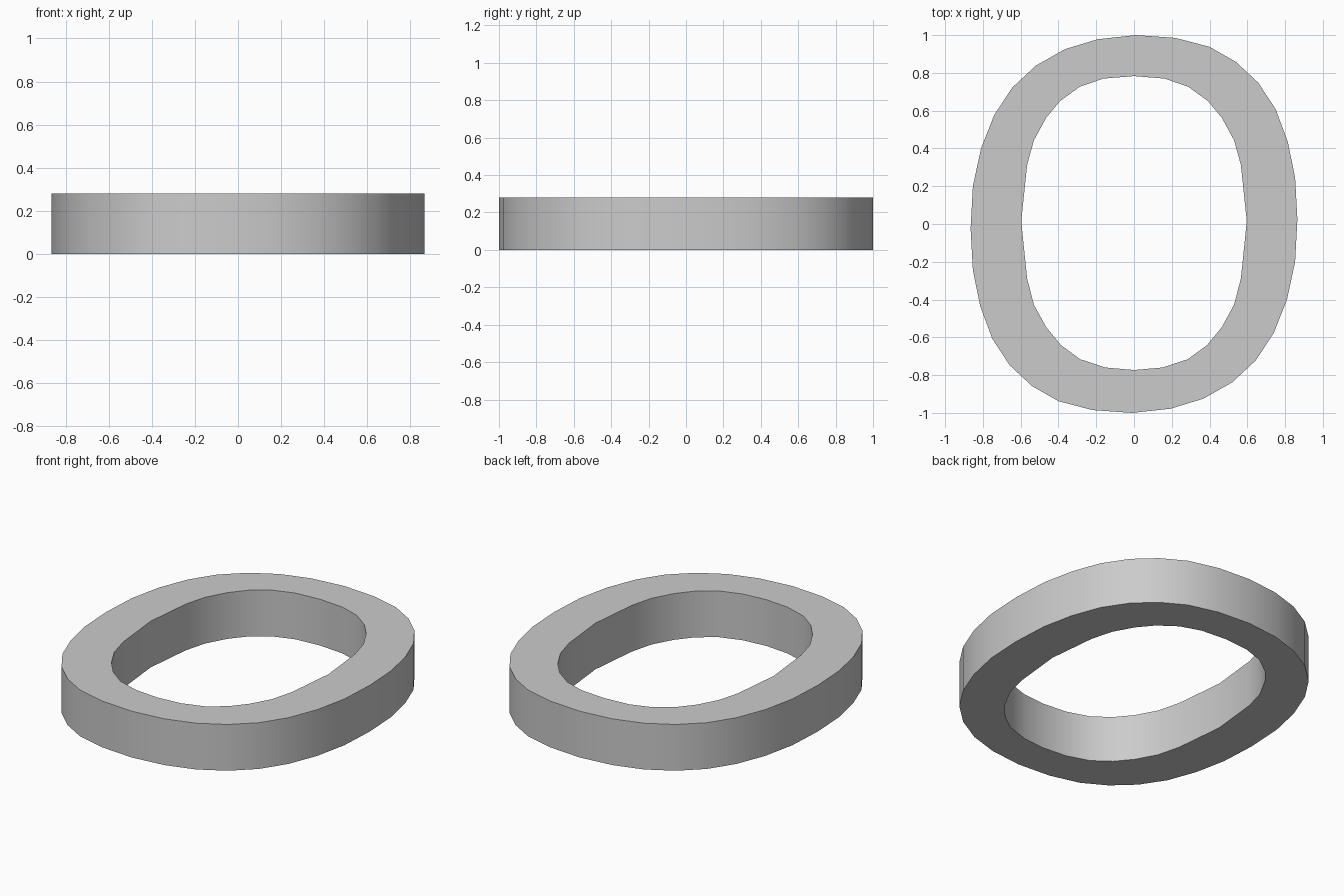
import bpy
import bmesh
import math

if "Cube" in bpy.data.objects:
    bpy.data.objects.remove(bpy.data.objects["Cube"])

HEIGHT = 0.28

# Outer outline: half the loop, the other half is the same turned 180 degrees
outer_half = [(0.01, 1.0), (0.22, 0.985), (0.4, 0.938), (0.54, 0.858), (0.658, 0.748),
              (0.75, 0.608), (0.814, 0.436), (0.853, 0.245), (0.865, 0.025),
              (0.853, -0.2), (0.81, -0.4), (0.74, -0.577), (0.645, -0.722),
              (0.52, -0.838), (0.367, -0.925), (0.193, -0.978)]
outer = outer_half + [(-x, -y) for x, y in outer_half]

# Opening: right side from top to bottom, mirrored to the left
inner_right = [(0.16, 0.77), (0.285, 0.728), (0.39, 0.652), (0.465, 0.562), (0.53, 0.443),
               (0.566, 0.312), (0.597, 0.015), (0.566, -0.288), (0.53, -0.427),
               (0.465, -0.546), (0.388, -0.64), (0.285, -0.716), (0.15, -0.76)]
inner = ([(0, 0.783)] + inner_right + [(0, -0.773)]
         + [(-x, y) for x, y in reversed(inner_right)])


def add_loop(bm, points):
    verts = [bm.verts.new((x, y, 0)) for x, y in points]
    return [bm.edges.new((v, verts[i - 1])) for i, v in enumerate(verts)]


# Ring: fill between both outlines and raise it
bm = bmesh.new()
edges = add_loop(bm, outer) + add_loop(bm, inner)
bmesh.ops.triangle_fill(bm, edges=edges, use_beauty=True)
raised = bmesh.ops.extrude_face_region(bm, geom=bm.faces[:], use_keep_orig=True)
top = [g for g in raised["geom"] if isinstance(g, bmesh.types.BMVert)]
bmesh.ops.translate(bm, verts=top, vec=(0, 0, HEIGHT))
bmesh.ops.recalc_face_normals(bm, faces=bm.faces[:])

mesh = bpy.data.meshes.new("oval_ring")
bm.to_mesh(mesh)
bm.free()
ring = bpy.data.objects.new("oval_ring", mesh)
bpy.context.collection.objects.link(ring)

# Smooth walls with sharp rims
bpy.context.view_layer.objects.active = ring
ring.select_set(True)
bpy.ops.object.shade_smooth_by_angle(angle=math.radians(35))
